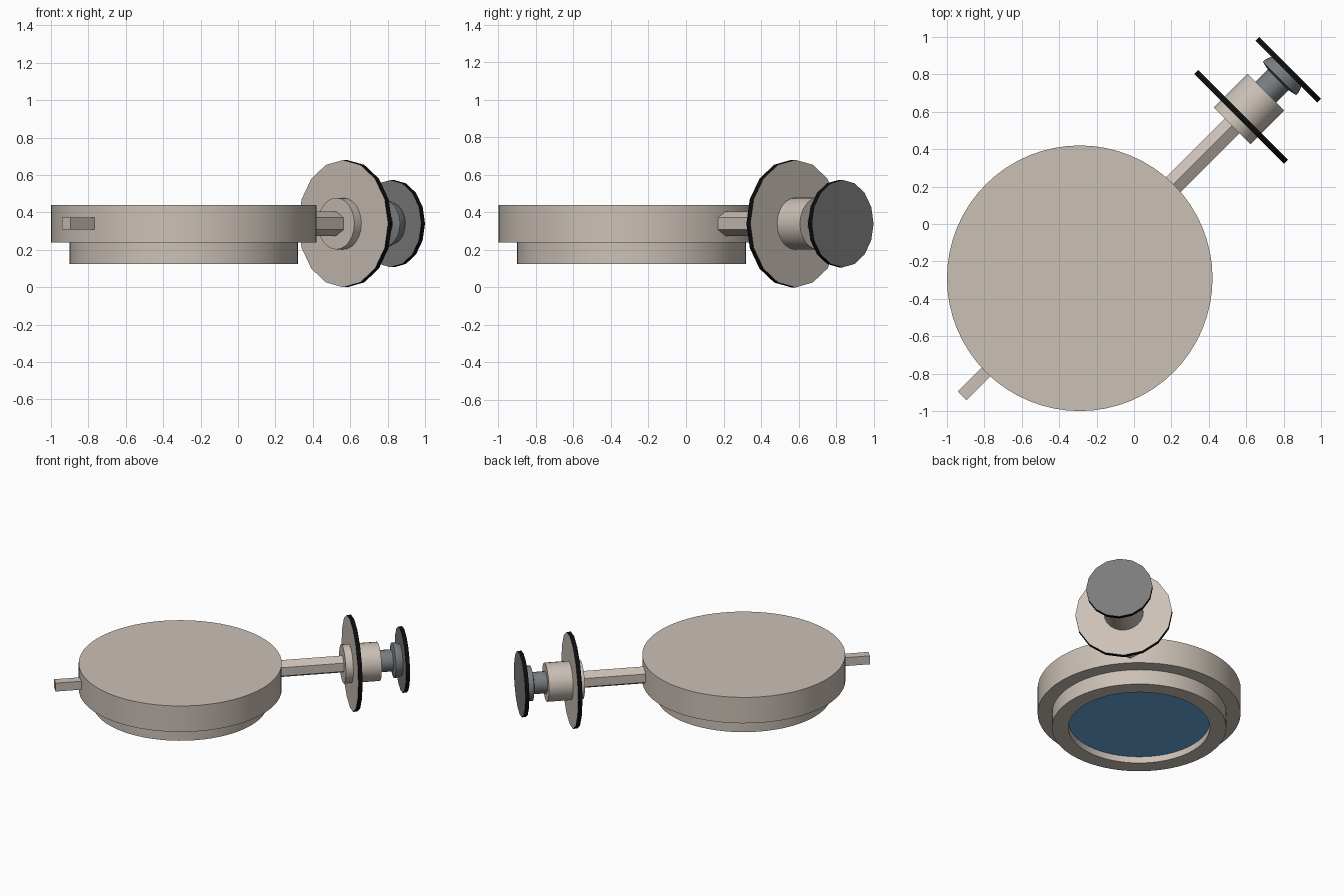
import bpy, bmesh, math
from mathutils import Matrix, Vector

if "Cube" in bpy.data.objects:
    bpy.data.objects.remove(bpy.data.objects["Cube"], do_unlink=True)


def material(name, r, g, b):
    m = bpy.data.materials.new(name)
    m.use_nodes = True
    m.diffuse_color = (r, g, b, 1)
    m.node_tree.nodes["Principled BSDF"].inputs["Base Color"].default_value = (r, g, b, 1)
    return m


beige = material("warm beige", 0.60, 0.53, 0.47)
grey = material("mid grey", 0.20, 0.20, 0.20)
steel = material("steel grey", 0.19, 0.205, 0.22)
black = material("black", 0.004, 0.004, 0.004)
blue = material("lens blue", 0.14, 0.41, 0.73)

# Diagonal axis: local z runs along the handle, local x points up
AXLE_Z = 0.34
a = math.sqrt(0.5)
AXLE = Matrix(((0, a, a, 0), (0, -a, a, 0), (1, 0, 0, AXLE_Z), (0, 0, 0, 1)))
UPRIGHT = Matrix.Translation((-0.29, -0.29, 0))


def lathe(name, profile, sides, mat, frame, rim=None, smooth=True, turn=0.0):
    """Turn (radius, height) points round local z; rim colours the side faces."""
    bm = bmesh.new()
    rows = []
    for r, h in profile:
        if r == 0:
            rows.append([bm.verts.new((0, 0, h))] * sides)
        else:
            rows.append([bm.verts.new((r * math.cos(turn + math.tau * i / sides),
                                       r * math.sin(turn + math.tau * i / sides), h))
                         for i in range(sides)])
    for low, high in zip(rows, rows[1:]):
        for i in range(sides):
            j = (i + 1) % sides
            bm.faces.new(list(dict.fromkeys((low[i], low[j], high[j], high[i]))))
    bmesh.ops.recalc_face_normals(bm, faces=bm.faces)
    for f in bm.faces:
        f.material_index = int(rim is not None and abs(f.normal.z) < 0.5)
    bm.transform(frame)
    mesh = bpy.data.meshes.new(name)
    bm.to_mesh(mesh)
    bm.free()
    mesh.materials.append(mat)
    if rim:
        mesh.materials.append(rim)
    obj = bpy.data.objects.new(name, mesh)
    bpy.context.collection.objects.link(obj)
    if smooth:
        bpy.ops.object.select_all(action="DESELECT")
        obj.select_set(True)
        bpy.context.view_layer.objects.active = obj
        bpy.ops.object.shade_smooth_by_angle(angle=math.radians(30))
    return obj


def rod(name, radius, start, end, sides, mat, **options):
    return lathe(name, [(0, start), (radius, start), (radius, end), (0, end)],
                 sides, mat, AXLE, **options)


# Round housing with a stepped lower ring and a recess underneath
lathe("housing", [(0, 0.44), (0.71, 0.44), (0.71, 0.24), (0.61, 0.24),
                  (0.61, 0.125), (0.495, 0.125), (0.495, 0.18), (0, 0.18)],
      64, beige, UPRIGHT)
lathe("lens", [(0, 0.18), (0.494, 0.18), (0.494, 0.174), (0, 0.174)], 64, blue, UPRIGHT)

# Square stub on the far side of the housing
rod("stub", 0.046, -1.30, -1.08, 4, beige, smooth=False, turn=math.pi / 4)

# Hexagonal arm and its hub
rod("arm", 0.065, 0.24, 0.76, 6, beige, smooth=False)
rod("hub", 0.138, 0.742, 0.997, 24, beige)

# Large guard plate with a dark rim
rod("guard_plate", 0.34, 0.795, 0.825, 16, beige, rim=black, smooth=False)

# Neck with a flared collar
lathe("neck", [(0, 0.98), (0.078, 0.98), (0.078, 1.09), (0.125, 1.10),
               (0.125, 1.12), (0.11, 1.16), (0, 1.16)], 24, steel, AXLE)

# Small end plate
rod("end_plate", 0.233, 1.153, 1.181, 16, grey, rim=black, smooth=False)
